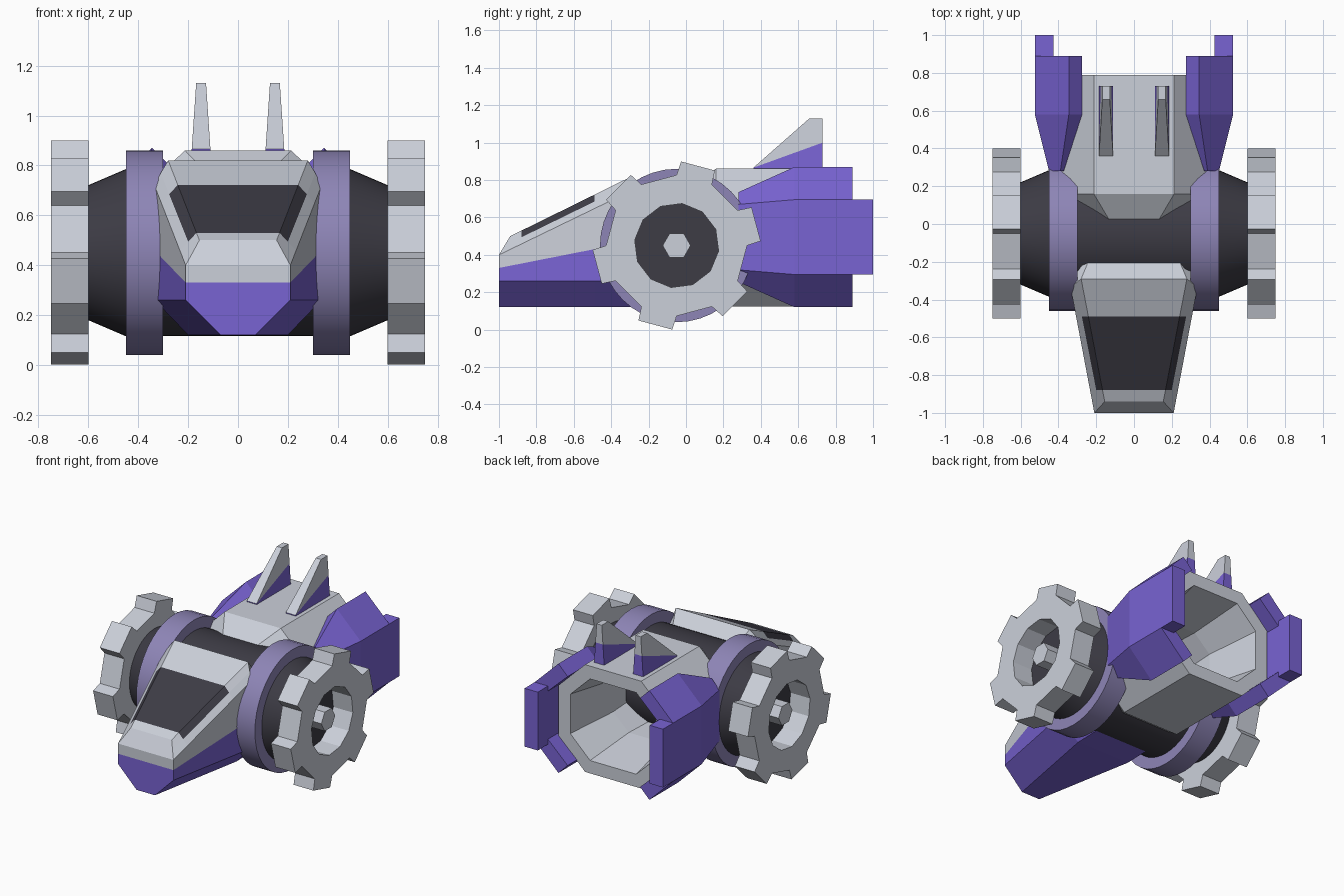
import bpy, bmesh, math

if "Cube" in bpy.data.objects:
    bpy.data.objects.remove(bpy.data.objects["Cube"], do_unlink=True)


def material(name, color):
    m = bpy.data.materials.new(name)
    m.use_nodes = True
    m.diffuse_color = (*color, 1)
    bsdf = m.node_tree.nodes["Principled BSDF"]
    bsdf.inputs["Base Color"].default_value = (*color, 1)
    bsdf.inputs["Roughness"].default_value = 0.7
    return m


GREY = material("light grey", (0.60, 0.63, 0.70))
PURPLE = material("violet", (0.19, 0.125, 0.65))
BAND = material("dusty violet", (0.27, 0.235, 0.47))
DARK = material("charcoal", (0.047, 0.045, 0.06))

AXLE_Y, AXLE_Z = -0.05, 0.45


def loft(name, rings, mats, rule=None, wrap=False, smooth=False, mirror=False):
    """Skin rings of points; end caps are strips pairing point k with n-1-k.
    rule(ring, strip) gives the material slot; caps use ring -1."""
    bm = bmesh.new()
    rows = [[bm.verts.new(p) for p in ring] for ring in rings]
    n, count = len(rows[0]), len(rows)
    rule = rule or (lambda i, j: 0)
    for i in range(count if wrap else count - 1):
        a, b = rows[i], rows[(i + 1) % count]
        for j in range(n):
            k = (j + 1) % n
            bm.faces.new((a[j], a[k], b[k], b[j])).material_index = rule(i, j)
    if not wrap:
        for row in (rows[0], rows[-1]):
            for j in range(n // 2 - 1):
                f = bm.faces.new((row[j], row[j + 1], row[n - 2 - j], row[n - 1 - j]))
                f.material_index = rule(-1, j)
    bmesh.ops.recalc_face_normals(bm, faces=bm.faces)
    mesh = bpy.data.meshes.new(name)
    bm.to_mesh(mesh)
    bm.free()
    ob = bpy.data.objects.new(name, mesh)
    bpy.context.collection.objects.link(ob)
    for m in mats:
        mesh.materials.append(m)
    if mirror:
        ob.modifiers.new("Mirror", "MIRROR")
    if smooth:
        bpy.ops.object.select_all(action="DESELECT")
        ob.select_set(True)
        bpy.context.view_layer.objects.active = ob
        bpy.ops.object.shade_smooth_by_angle(angle=math.radians(20))
    return ob


def polar(x, r, degrees):
    a = math.radians(degrees)
    return (x, AXLE_Y + r * math.cos(a), AXLE_Z + r * math.sin(a))


def circle(x, r, n):
    return [polar(x, r, 360 * i / n) for i in range(n)]


def both_sides(half):
    return half + [(-x, y, z) for x, y, z in reversed(half)]


# Axle drum with tapered ends, and its two wide bands
loft("axle_drum", [circle(x, r, 48) for x, r in
     ((-0.602, 0.27), (-0.45, 0.335), (0.45, 0.335), (0.602, 0.27))], [DARK], smooth=True)
loft("axle_band", [circle(x, 0.41, 40) for x in (0.3, 0.45)], [BAND], smooth=True, mirror=True)

# Toothed wheels with a round opening, and hexagonal hubs
TEETH = 6


def tooth_ring(x):
    return [polar(x, r, 15 + 360 / TEETH * t + d) for t in range(TEETH)
            for d, r in ((-15, 0.377), (-12, 0.45), (12, 0.45), (15, 0.377))]


def hole_ring(x):
    r = 0.226
    return [polar(x, r * (math.cos(math.pi / 12) if i % 2 else 1), 15 * i - 7.5)
            for i in range(4 * TEETH)]


loft("toothed_wheel", [tooth_ring(0.6), tooth_ring(0.75), hole_ring(0.75), hole_ring(0.6)],
     [GREY], wrap=True, mirror=True)
loft("wheel_hub", [circle(x, 0.075, 6) for x in (0.5, 0.72)], [GREY], mirror=True)

# Cockpit hull: six long edges run from the nose to the rear
nose = [(0.07, -1, 0.12), (0.21, -1, 0.26), (0.21, -1, 0.33),
        (0.21, -1, 0.40), (0.182, -0.97, 0.45), (0.155, -0.94, 0.50)]
rear = [(0.20, -0.30, 0.12), (0.335, -0.34, 0.26), (0.335, -0.34, 0.46),
        (0.335, -0.34, 0.72), (0.31, -0.315, 0.77), (0.28, -0.29, 0.82)]
root = [(0.20, -0.1, 0.125), (0.29, -0.1, 0.26), (0.29, -0.1, 0.45),
        (0.29, -0.1, 0.55), (0.27, -0.1, 0.60), (0.2, -0.1, 0.65)]


def hull_section(y):
    out = []
    for a, b in zip(nose, rear):
        t = (y - a[1]) / (b[1] - a[1])
        out.append(tuple(p + (q - p) * t for p, q in zip(a, b)))
    return out


def hull_color(i, j):
    strip = min(j, 10 - j)
    if strip < 2:
        return 1
    return 2 if i == 1 and strip >= 4 else 0


loft("cockpit_hull", [both_sides(s) for s in
     (nose, hull_section(-0.88), hull_section(-0.49), rear, root)],
     [GREY, PURPLE, DARK], rule=hull_color)


# Hollow eight-sided rear body
def octagon(y, a, b, h, s):
    zc = 0.4925
    return both_sides([(a, y, zc - h), (b, y, zc - s), (b, y, zc + s), (a, y, zc + h)])


loft("rear_body", [octagon(0.02, 0.13, 0.335, 0.28, 0.09),
                   octagon(0.16, 0.213, 0.415, 0.368, 0.172),
                   octagon(0.79, 0.213, 0.415, 0.368, 0.172),
                   octagon(0.79, 0.175, 0.325, 0.28, 0.135),
                   octagon(0.42, 0.14, 0.26, 0.22, 0.11),
                   octagon(0.06, 0.10, 0.25, 0.20, 0.08)], [GREY], wrap=True)


# Armour wrapped around each side of the rear body
def armour_section(y, profile):
    return [(x, y, z) for x, z in profile]


def bent_profile(outer, inner):
    """Upper half points (x, height above centre) mirrored downward."""
    zc = 0.495
    (ax, ah), (bx, bh) = outer
    (ex, eh), (fx, fh) = inner
    return [(ax, zc - ah), (bx, zc - bh), (bx, zc + bh), (ax, zc + ah),
            (ex, zc + eh), (fx, zc + fh), (fx, zc - fh), (ex, zc - eh)]


full = bent_profile(((0.345, 0.375), (0.525, 0.2)), ((0.275, 0.305), (0.425, 0.165)))
tip = bent_profile(((0.39, 0.24), (0.45, 0.175)), ((0.372, 0.222), (0.405, 0.16)))
loft("side_armour", [armour_section(0.28, tip), armour_section(0.58, full),
                     armour_section(0.89, full)], [PURPLE], mirror=True)
tail = [(0.425, 0.295), (0.525, 0.295), (0.525, 0.695), (0.425, 0.695)]
loft("armour_tail", [armour_section(y, tail) for y in (0.85, 1.0)], [PURPLE], mirror=True)


# Twin fins: a violet lower wedge and a grey upper blade, thinner toward the top
def fin(name, profile, mat):
    def side(sign):
        return [(0.148 + sign * (0.0375 - 0.067 * (z - 0.865)), y, z) for y, z in profile]
    loft(name, [side(-1), side(1)], [mat], mirror=True)


fin("fin_base", [(0.36, 0.855), (0.36, 0.866), (0.73, 1.0), (0.73, 0.855)], PURPLE)
fin("fin_blade", [(0.36, 0.866), (0.66, 1.13), (0.73, 1.13), (0.73, 1.0)], GREY)
